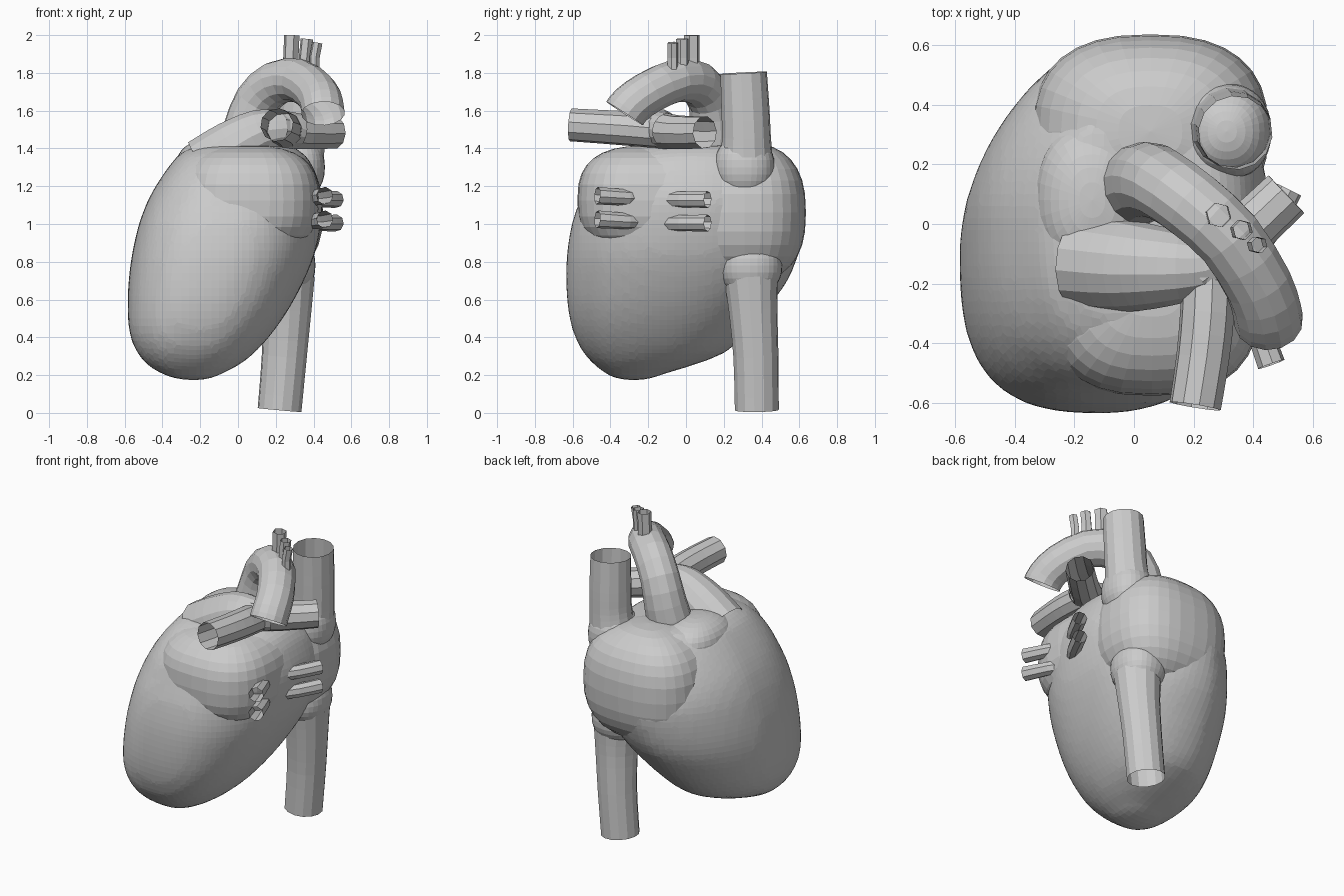
import bpy, bmesh, math
from mathutils import Vector

if "Cube" in bpy.data.objects:
    bpy.data.objects.remove(bpy.data.objects["Cube"])


def smooth_path(pts, n):
    """Catmull-Rom interpolation of equal-length tuples, n steps per span."""
    out = []
    for i in range(len(pts) - 1):
        a, b = pts[max(i - 1, 0)], pts[i]
        c, d = pts[i + 1], pts[min(i + 2, len(pts) - 1)]
        for k in range(n):
            t = k / n
            out.append([0.5 * (2 * q + (r - p) * t + (2 * p - 5 * q + 4 * r - s) * t * t
                               + (3 * q - p - 3 * r + s) * t ** 3)
                        for p, q, r, s in zip(a, b, c, d)])
    out.append(list(pts[-1]))
    return out


def loft(name, rings, cap_start=None, cap_end=None):
    """Skin closed rings of points, optionally fanned to a tip at either end."""
    bm = bmesh.new()
    rows = [[bm.verts.new(p) for p in r] for r in rings]
    n = len(rows[0])
    for a, b in zip(rows, rows[1:]):
        for i in range(n):
            j = (i + 1) % n
            bm.faces.new((a[i], a[j], b[j], b[i]))
    for tip, row in ((cap_start, rows[0]), (cap_end, rows[-1])):
        if tip:
            v = bm.verts.new(tip)
            for i in range(n):
                bm.faces.new((row[i], row[(i + 1) % n], v))
    bmesh.ops.recalc_face_normals(bm, faces=bm.faces)
    me = bpy.data.meshes.new(name)
    bm.to_mesh(me)
    bm.free()
    ob = bpy.data.objects.new(name, me)
    bpy.context.collection.objects.link(ob)
    return ob


def tube(name, pts, sides=14, steps=3):
    """Open-ended vessel through (x, y, z, radius) points."""
    path = smooth_path(pts, steps)
    cs = [Vector(p[:3]) for p in path]
    rings, side, prev = [], None, None
    for i, c in enumerate(cs):
        t = (cs[min(i + 1, len(cs) - 1)] - cs[max(i - 1, 0)]).normalized()
        if side is None:
            side = t.orthogonal().normalized()
        else:
            side = prev.rotation_difference(t) @ side
        prev = t
        up = t.cross(side)
        rings.append([c + path[i][3] * (side * math.cos(a) + up * math.sin(a))
                      for a in (2 * math.pi * k / sides for k in range(sides))])
    return loft(name, rings)


def spow(v, e):
    return math.copysign(abs(v) ** e, v)


def lobe(name, centre, half, e=0.75, seg=32, rows=16):
    """Rounded box-like lobe (superellipsoid)."""
    cx, cy, cz = centre
    hx, hy, hz = half
    rings = []
    for r in range(1, rows):
        ph = -math.pi / 2 + math.pi * r / rows
        w, h = spow(math.cos(ph), e), spow(math.sin(ph), e)
        rings.append([(cx + hx * w * spow(math.cos(a), e),
                       cy + hy * w * spow(math.sin(a), e), cz + hz * h)
                      for a in (2 * math.pi * k / seg for k in range(seg))])
    return loft(name, rings, (cx, cy, cz - hz), (cx, cy, cz + hz))


# Ventricles: z, x min, x max, y min, y max of each cross-section
sections = [
    (0.18, -0.33, -0.14, -0.37, -0.18),
    (0.205, -0.40, -0.09, -0.42, -0.12),
    (0.25, -0.475, 0.00, -0.48, 0.03),
    (0.32, -0.535, 0.09, -0.545, 0.21),
    (0.42, -0.575, 0.18, -0.595, 0.32),
    (0.55, -0.585, 0.27, -0.625, 0.43),
    (0.70, -0.58, 0.35, -0.635, 0.54),
    (0.85, -0.56, 0.41, -0.63, 0.60),
    (1.00, -0.525, 0.44, -0.605, 0.63),
    (1.12, -0.48, 0.45, -0.565, 0.61),
    (1.22, -0.425, 0.43, -0.53, 0.57),
    (1.32, -0.355, 0.39, -0.46, 0.51),
    (1.38, -0.30, 0.34, -0.38, 0.46),
    (1.415, -0.23, 0.28, -0.30, 0.41)]
rings = []
for z, x0, x1, y0, y1 in smooth_path(sections, 2):
    ring = []
    for k in range(44):
        c, s = math.cos(2 * math.pi * k / 44), math.sin(2 * math.pi * k / 44)
        # fuller towards the front left, flatter towards the back left
        e = 0.9 if c > 0 else (0.72 if s < 0 else 1.15)
        ring.append(((x0 + x1) / 2 + (x1 - x0) / 2 * spow(c, e),
                     (y0 + y1) / 2 + (y1 - y0) / 2 * spow(s, e), z))
    rings.append(ring)
body = loft("heart_body", rings, (-0.235, -0.275, 0.17), (0.03, 0.05, 1.425))

# Atria and root swellings, fused with the ventricles into one skin
parts = [
    lobe("right_atrium", (0.055, 0.31, 1.06), (0.395, 0.325, 0.37), 0.8),
    lobe("left_atrium", (0.06, -0.20, 1.125), (0.37, 0.375, 0.29)),
    lobe("atrial_ear", (-0.14, 0.08, 1.30), (0.19, 0.26, 0.15), 0.9),
    lobe("upper_vein_root", (0.31, 0.31, 1.30), (0.15, 0.16, 0.17), 0.9),
    lobe("lower_vein_root", (0.25, 0.34, 0.78), (0.16, 0.17, 0.16), 0.9)]
for ob in bpy.context.view_layer.objects:
    ob.select_set(ob == body or ob in parts)
bpy.context.view_layer.objects.active = body
bpy.ops.object.join()
fuse = body.modifiers.new("fuse", 'REMESH')
fuse.mode = 'VOXEL'
fuse.voxel_size = 0.04
fuse.use_smooth_shade = False
soften = body.modifiers.new("soften", 'SMOOTH')
soften.factor = 0.5
soften.iterations = 3

# Great veins
tube("upper_vein", [(0.32, 0.32, 1.37, 0.138), (0.33, 0.32, 1.46, 0.13),
                    (0.335, 0.315, 1.6, 0.128), (0.34, 0.305, 1.8, 0.124)])
tube("lower_vein", [(0.22, 0.375, 0.015, 0.117), (0.245, 0.37, 0.3, 0.12),
                    (0.26, 0.355, 0.55, 0.13), (0.262, 0.345, 0.72, 0.145)])

# Arterial arch with its three upper branches
tube("aortic_arch", [(0.02, 0.13, 1.36, 0.14), (0.05, 0.145, 1.50, 0.13),
                     (0.10, 0.13, 1.65, 0.12), (0.20, 0.06, 1.745, 0.118),
                     (0.32, -0.05, 1.76, 0.115), (0.415, -0.20, 1.695, 0.114),
                     (0.445, -0.29, 1.63, 0.115), (0.45, -0.325, 1.585, 0.116)], 14, 2)
for i, (x, y, lean, top, r) in enumerate([(0.28, 0.03, 0.005, 2.0, 0.042),
                                          (0.355, -0.02, 0.01, 1.98, 0.034),
                                          (0.405, -0.07, 0.015, 1.96, 0.028)]):
    tube(f"arch_branch_{i + 1}", [(x, y, 1.80, r), (x, y, 1.88, r),
                                  (x + lean, y, top, r)], 6, 1)

# Lung artery trunk and its two branches
tube("lung_artery_trunk", [(-0.17, -0.125, 1.30, 0.165), (-0.02, -0.14, 1.40, 0.155),
                           (0.12, -0.145, 1.48, 0.13), (0.24, -0.14, 1.50, 0.10),
                           (0.32, -0.10, 1.495, 0.09)])
tube("lung_artery_front", [(0.25, -0.14, 1.49, 0.09), (0.245, -0.30, 1.505, 0.092),
                           (0.23, -0.45, 1.515, 0.09), (0.205, -0.61, 1.525, 0.088)], 10, 2)
tube("lung_artery_back", [(0.20, -0.17, 1.50, 0.10), (0.35, -0.05, 1.485, 0.092),
                          (0.51, 0.10, 1.485, 0.087)], 10, 2)

# Four lung veins, two front and two back
for k, z in (("upper", 1.14), ("lower", 1.015)):
    tube(f"lung_vein_front_{k}", [(0.35, -0.24, z, 0.042), (0.40, -0.31, z, 0.043),
                                  (0.46, -0.47, z + 0.01, 0.047)], 8, 2)
    tube(f"lung_vein_back_{k}", [(0.39, -0.10, z - 0.01, 0.042), (0.45, -0.02, z - 0.01, 0.043),
                                 (0.52, 0.115, z - 0.01, 0.045)], 8, 2)
